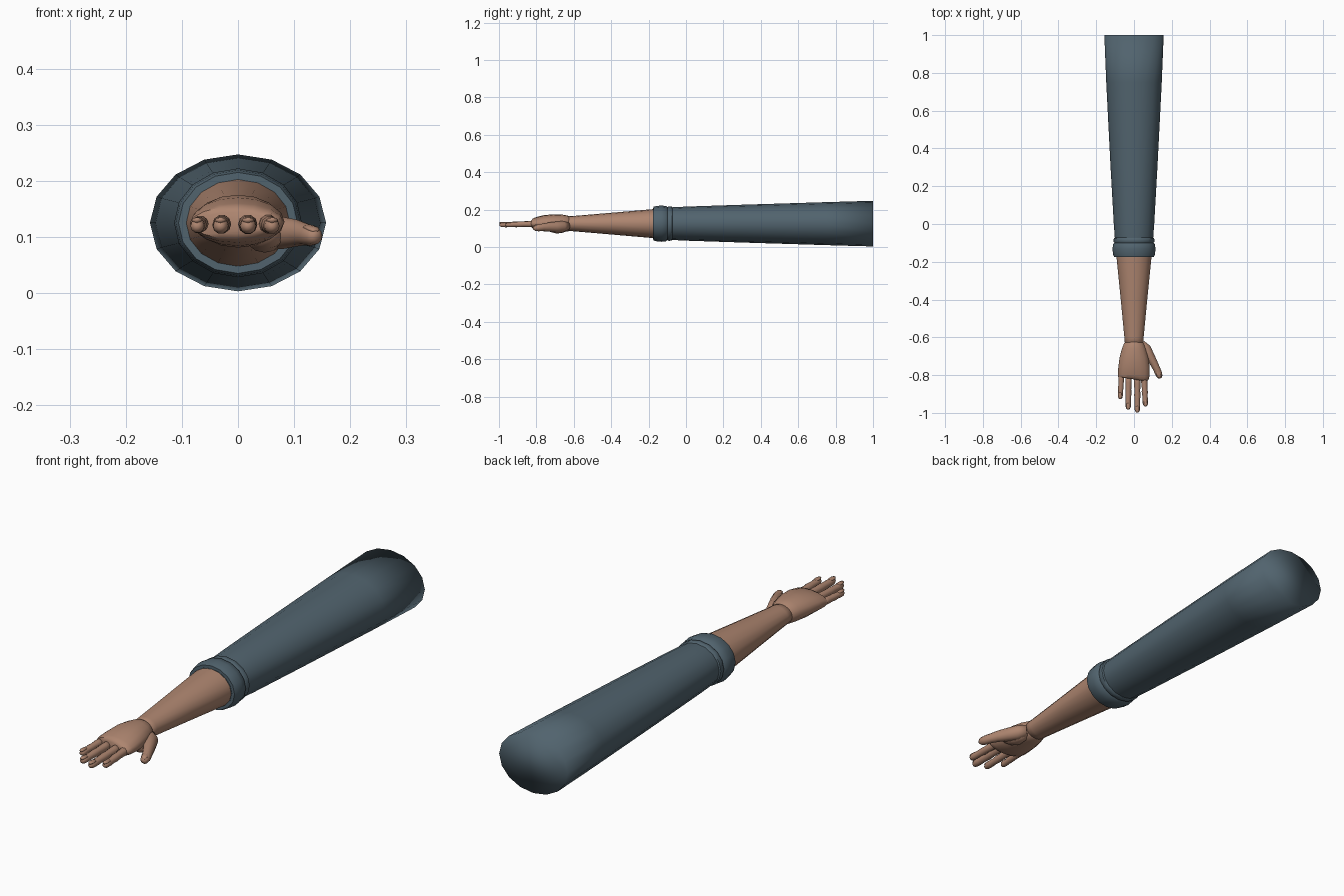
import bpy, bmesh, math
from mathutils import Vector


def material(name, rgb):
    m = bpy.data.materials.new(name)
    m.diffuse_color = (*rgb, 1)
    return m


CLOTH = material("slate cloth", (0.082, 0.125, 0.155))
SKIN = material("tan skin", (0.42, 0.235, 0.16))


def loft(name, mat, rings, sides=16, caps=(True, True), sharp=180):
    """Skin elliptical rings (x, y, z, half width, half height) along a path."""
    bm = bmesh.new()
    pts = [Vector(r[:3]) for r in rings]
    loops = []
    for i, r in enumerate(rings):
        t = pts[min(i + 1, len(pts) - 1)] - pts[max(i - 1, 0)]
        t.z = 0
        if t.length < 1e-4:
            t = Vector((0, -1, 0))
        t.normalize()
        side = Vector((-t.y, t.x, 0))
        up = Vector((0, 0, 1))
        loops.append([bm.verts.new(pts[i] + side * r[3] * math.cos(a) + up * r[4] * math.sin(a))
                      for a in (2 * math.pi * k / sides for k in range(sides))])
    for a, b in zip(loops, loops[1:]):
        for k in range(sides):
            j = (k + 1) % sides
            bm.faces.new((a[k], a[j], b[j], b[k]))
    if caps[0]:
        bm.faces.new(loops[0][::-1])
    if caps[1]:
        bm.faces.new(loops[-1])
    bmesh.ops.recalc_face_normals(bm, faces=bm.faces)
    me = bpy.data.meshes.new(name)
    bm.to_mesh(me)
    bm.free()
    me.materials.append(mat)
    ob = bpy.data.objects.new(name, me)
    bpy.context.collection.objects.link(ob)
    bpy.context.view_layer.objects.active = ob
    ob.select_set(True)
    if sharp < 180:
        bpy.ops.object.shade_smooth_by_angle(angle=math.radians(sharp))
    else:
        bpy.ops.object.shade_smooth()
    ob.select_set(False)
    return ob


ZC = 0.125

# Sleeve: long taper with a closed shoulder end
loft("sleeve", CLOTH, [(0, y, ZC, w, h) for y, w, h in (
    (1.0, 0.157, 0.122), (0.75, 0.147, 0.115), (0.3, 0.124, 0.101),
    (0.0, 0.107, 0.091), (-0.08, 0.101, 0.087), (-0.10, 0.099, 0.085))], caps=(True, False))

# Rolled cuff: two bands and an inward lip
loft("cuff", CLOTH, [(0, y, ZC, w, h) for y, w, h in (
    (-0.070, 0.098, 0.084), (-0.076, 0.107, 0.091), (-0.094, 0.108, 0.092),
    (-0.100, 0.104, 0.088), (-0.106, 0.110, 0.094), (-0.132, 0.114, 0.097),
    (-0.160, 0.111, 0.094), (-0.174, 0.106, 0.090), (-0.176, 0.094, 0.079),
    (-0.150, 0.090, 0.076))], caps=(False, False), sharp=50)

# Forearm
loft("forearm", SKIN, [(0, y, ZC, w, h) for y, w, h in (
    (-0.12, 0.095, 0.080), (-0.18, 0.092, 0.077), (-0.40, 0.070, 0.058),
    (-0.60, 0.051, 0.041), (-0.65, 0.047, 0.038))])

# Palm
loft("palm", SKIN, [
    (0, -0.625, ZC, 0.047, 0.039), (0.0, -0.632, ZC, 0.053, 0.043),
    (0.0, -0.66, ZC + 0.002, 0.064, 0.046), (0, -0.71, ZC + 0.003, 0.077, 0.047),
    (0, -0.76, ZC + 0.002, 0.083, 0.043), (-0.002, -0.80, ZC, 0.084, 0.035),
    (-0.003, -0.816, ZC, 0.081, 0.029), (-0.004, -0.822, ZC, 0.070, 0.019)], sharp=50)

# Fingers with a nail plate on each tip
fingers = (("index", 0.052, 0.061, -0.965, 0.0155), ("middle", 0.017, 0.018, -0.998, 0.016),
           ("ring", -0.028, -0.031, -0.982, 0.0155), ("little", -0.066, -0.073, -0.926, 0.014))
for label, x0, x1, tip, r in fingers:
    length = tip + 0.79
    rings = []
    for f, w in ((0, 1.0), (0.25, 1.08), (0.45, 0.95), (0.56, 1.04), (0.7, 0.9),
                 (0.82, 0.95), (0.93, 0.88), (0.98, 0.6), (1, 0.25)):
        rings.append((x0 + (x1 - x0) * f, -0.79 + length * f, 0.124 - 0.005 * f, r * w, r * w))
    loft(label + "_finger", SKIN, rings, 10)
    loft(label + "_nail", SKIN, [(x1, tip + d, 0.130, r * w, 0.005) for d, w in (
        (0.034, 0.3), (0.028, 0.65), (0.010, 0.7), (0.0, 0.4))], 8)

# Thumb, its nail and the fleshy pad at its base
loft("thumb", SKIN, [
    (0.038, -0.632, 0.112, 0.020, 0.022), (0.060, -0.662, 0.108, 0.031, 0.031),
    (0.083, -0.700, 0.107, 0.026, 0.028), (0.104, -0.735, 0.107, 0.021, 0.024),
    (0.119, -0.765, 0.105, 0.019, 0.020), (0.129, -0.788, 0.103, 0.019, 0.019),
    (0.135, -0.806, 0.102, 0.016, 0.016), (0.138, -0.817, 0.102, 0.008, 0.008)], 12)
loft("thumb_nail", SKIN, [
    (0.123, -0.778, 0.116, 0.006, 0.004), (0.127, -0.786, 0.117, 0.012, 0.005),
    (0.134, -0.806, 0.114, 0.012, 0.005), (0.138, -0.816, 0.111, 0.006, 0.003)], 8)
loft("thumb_pad", SKIN, [
    (0.034, -0.635, 0.107, 0.012, 0.012), (0.040, -0.655, 0.101, 0.027, 0.024),
    (0.048, -0.690, 0.098, 0.034, 0.026), (0.055, -0.725, 0.102, 0.026, 0.022),
    (0.060, -0.750, 0.108, 0.010, 0.010)], 12)
